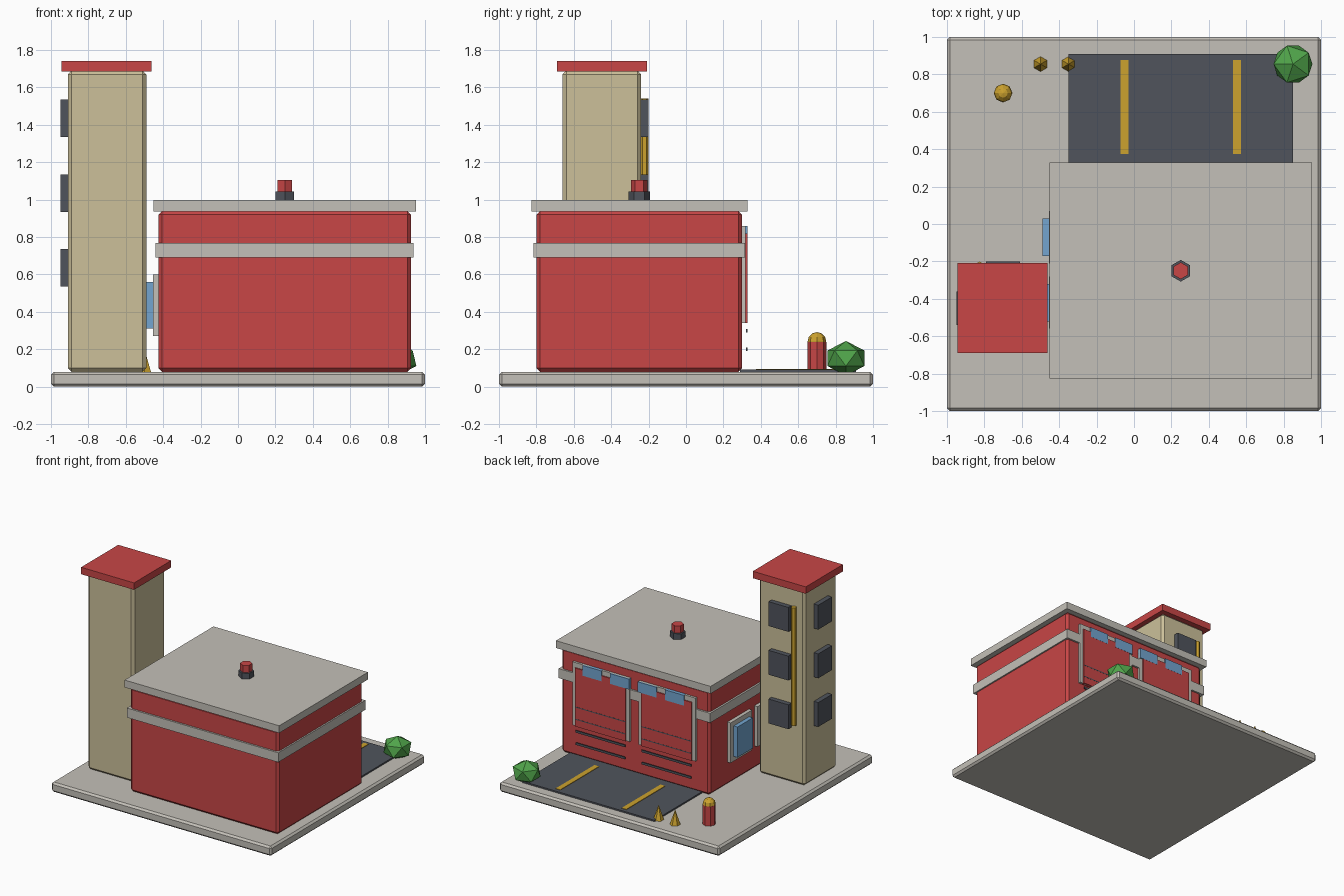
import bpy, math

if "Cube" in bpy.data.objects:
    bpy.data.objects.remove(bpy.data.objects["Cube"])


def srgb(r, g, b):
    f = lambda c: (c / 255 / 12.92) if c / 255 <= 0.04045 else ((c / 255 + 0.055) / 1.055) ** 2.4
    return (f(r), f(g), f(b), 1.0)


def material(name, rgb):
    m = bpy.data.materials.new(name)
    m.diffuse_color = srgb(*rgb)
    m.use_nodes = True
    m.node_tree.nodes["Principled BSDF"].inputs["Base Color"].default_value = m.diffuse_color
    return m


RED = material("brick red", (200, 70, 70))
GREY = material("concrete grey", (196, 192, 184))
TAN = material("tower tan", (204, 192, 154))
DARK = material("asphalt dark", (80, 84, 92))
YELLOW = material("safety yellow", (204, 162, 46))
BLUE = material("glass blue", (115, 165, 208))
GREEN = material("bush green", (80, 164, 74))


def finish(name, mat):
    o = bpy.context.object
    o.name = name
    o.data.materials.clear()
    o.data.materials.append(mat)
    return o


def box(name, mat, x, y, z, bevel=0):
    """Box from (min, max) ranges on each axis."""
    bpy.ops.mesh.primitive_cube_add(size=1, location=[(a + b) / 2 for a, b in (x, y, z)])
    o = finish(name, mat)
    for v in o.data.vertices:
        for i, (a, b) in enumerate((x, y, z)):
            v.co[i] *= b - a
    if bevel:
        m = o.modifiers.new("bevel", 'BEVEL')
        m.width = bevel
        m.segments = 1
    return o


def cone(name, mat, sides, r1, r2, x, y, z0, z1):
    bpy.ops.mesh.primitive_cone_add(vertices=sides, radius1=r1, radius2=r2, depth=z1 - z0,
                                    location=(x, y, (z0 + z1) / 2))
    return finish(name, mat)


# Ground slab and main building
box("base_slab", GREY, (-1, 1), (-1, 1), (0, 0.08), 0.015)
box("main_building", RED, (-0.425, 0.925), (-0.8, 0.3), (0.08, 0.94), 0.02)
box("wall_band", GREY, (-0.44, 0.937), (-0.815, 0.315), (0.69, 0.768))
box("roof_slab", GREY, (-0.453, 0.952), (-0.825, 0.328), (0.938, 0.998))

# Roof siren
cone("siren_base", DARK, 6, 0.058, 0.058, 0.25, -0.25, 0.99, 1.045)
cone("siren_light", RED, 6, 0.045, 0.045, 0.25, -0.25, 1.04, 1.105)

# Tower with cap, windows on two sides and a pole
box("tower", TAN, (-0.91, -0.49), (-0.66, -0.24), (0.08, 1.69), 0.02)
box("tower_cap", RED, (-0.943, -0.462), (-0.69, -0.208), (1.685, 1.742))
for i in range(3):
    z = (0.535 + 0.4 * i, 0.735 + 0.4 * i)
    box(f"tower_back_window_{i}", DARK, (-0.79, -0.61), (-0.26, -0.2), z)
    box(f"tower_side_window_{i}", DARK, (-0.95, -0.89), (-0.54, -0.36), z)
cone("tower_pole", YELLOW, 6, 0.021, 0.021, -0.825, -0.222, 0.57, 1.54)

# Side wall windows
for i, y in enumerate((-0.07, -0.42)):
    box(f"side_window_frame_{i}", GREY, (-0.455, -0.41), (y - 0.14, y + 0.14), (0.27, 0.6))
    box(f"side_window_glass_{i}", BLUE, (-0.489, -0.43), (y - 0.1, y + 0.1), (0.31, 0.56))

# Garage doors: frame, panel and dark slats
for i, x in enumerate((-0.05, 0.55)):
    box(f"door_frame_{i}", GREY, (x - 0.26, x + 0.26), (0.28, 0.319), (0.34, 0.86))
    box(f"door_panel_{i}", RED, (x - 0.23, x + 0.23), (0.28, 0.328), (0.34, 0.82))
    for j in range(4):
        z = 0.2 + 0.1 * j
        h = 0.009 if j < 2 else 0.004
        box(f"door_slat_{i}_{j}", DARK, (x - 0.225, x + 0.225), (0.322, 0.329), (z - h, z + h))

# Row of glass panes across the door tops
for i in range(4):
    x = -0.125 + 0.25 * i
    box(f"door_glass_{i}", BLUE, (x - 0.085, x + 0.085), (0.3, 0.329), (0.775, 0.86))

# Driveway with stripes
box("driveway", DARK, (-0.35, 0.85), (0.29, 0.908), (0.07, 0.092))
for i, x in enumerate((-0.05, 0.55)):
    box(f"driveway_stripe_{i}", YELLOW, (x - 0.021, x + 0.021), (0.373, 0.877), (0.09, 0.096))

# Hydrant
cone("hydrant_body", RED, 8, 0.05, 0.05, -0.7, 0.7, 0.08, 0.24)
bpy.ops.mesh.primitive_uv_sphere_add(segments=8, ring_count=6, radius=0.05, location=(-0.7, 0.7, 0.242))
finish("hydrant_cap", YELLOW)

# Traffic cones
for i, x in enumerate((-0.5, -0.35)):
    cone(f"traffic_cone_{i}", YELLOW, 6, 0.04, 0, x, 0.855, 0.08, 0.2)

# Bush
bpy.ops.mesh.primitive_ico_sphere_add(subdivisions=1, radius=0.116, location=(0.85, 0.855, 0.152),
                                      rotation=(0, 0, math.pi))
finish("bush", GREEN).scale = (1, 1, 0.8)
